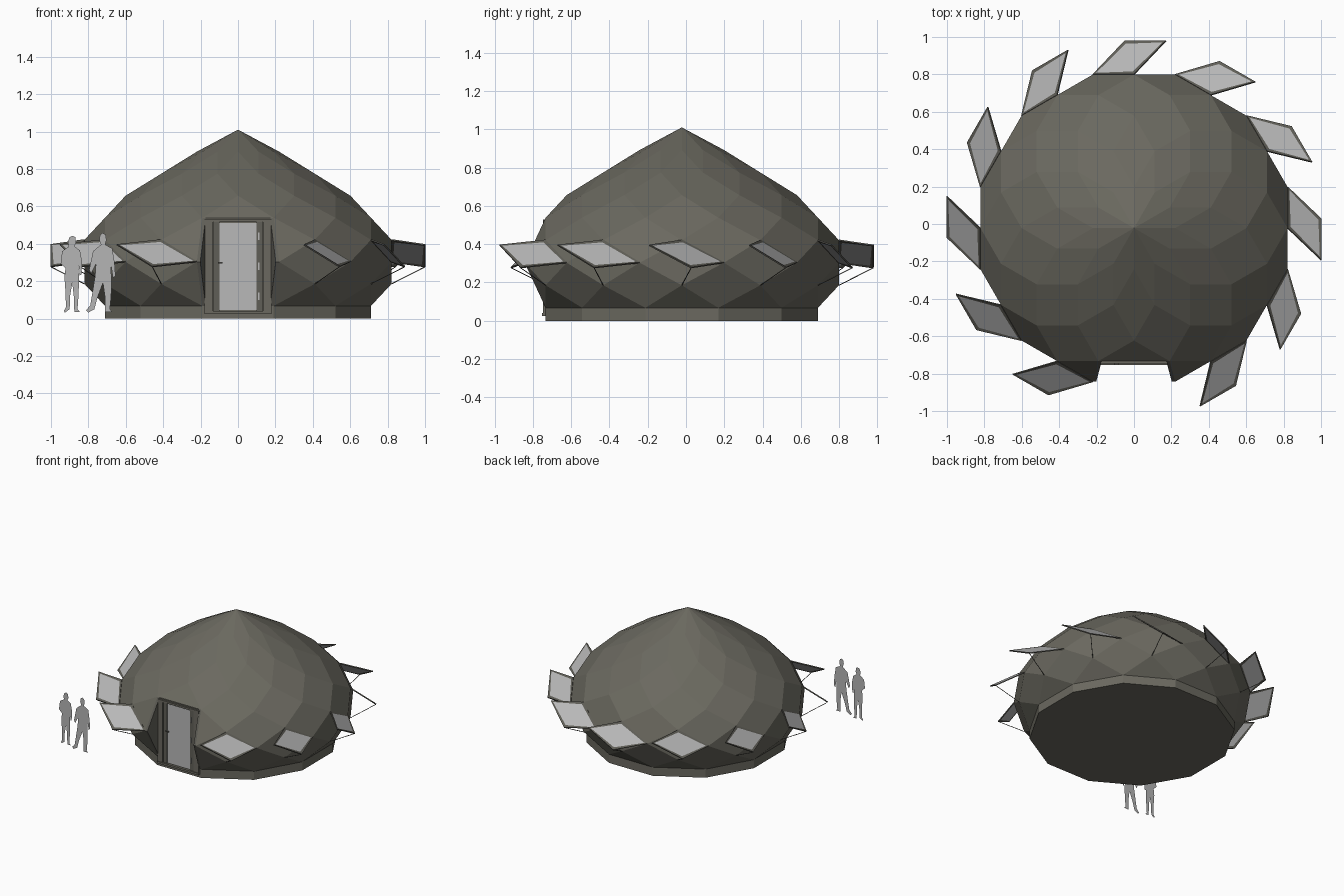
import bpy, bmesh, math
from mathutils import Vector, Matrix

if "Cube" in bpy.data.objects:
    bpy.data.objects.remove(bpy.data.objects["Cube"])

N, R, H, TOP, YC = 12, 0.85, 0.1178, 1.01, -0.022


def material(name, rgb):
    m = bpy.data.materials.new(name)
    m.diffuse_color = (*rgb, 1)
    m.use_nodes = True
    m.node_tree.nodes["Principled BSDF"].inputs["Base Color"].default_value = m.diffuse_color
    return m


CANVAS = material("olive grey canvas", (0.145, 0.140, 0.115))
FRAME = material("dark olive frame", (0.115, 0.112, 0.095))
GLASS = material("pale grey glass", (0.48, 0.48, 0.48))
FIGURE = material("light grey figure", (0.46, 0.46, 0.46))


def make(name, bm, *mats):
    me = bpy.data.meshes.new(name)
    bm.to_mesh(me)
    bm.free()
    ob = bpy.data.objects.new(name, me)
    bpy.context.collection.objects.link(ob)
    for m in mats:
        me.materials.append(m)
    return ob


def P(k, deg):
    """Point of the polar zonohedron: level k below the apex, at an azimuth."""
    r, a = R * math.sin(math.pi * k / N), math.radians(deg)
    return Vector((r * math.cos(a), YC + r * math.sin(a), TOP - k * H))


def add_face(bm, pts):
    return bm.faces.new([bm.verts.new(p) for p in pts])


def prism(name, pts, offset, mat):
    bm = bmesh.new()
    f = add_face(bm, pts)
    g = bmesh.ops.extrude_face_region(bm, geom=[f])
    if f.is_valid is False or len(bm.faces) == len(pts) + 1:
        add_face(bm, pts)
    bmesh.ops.translate(bm, vec=offset, verts=[v for v in g["geom"] if isinstance(v, bmesh.types.BMVert)])
    bmesh.ops.remove_doubles(bm, verts=bm.verts, dist=1e-5)
    bmesh.ops.recalc_face_normals(bm, faces=bm.faces)
    return make(name, bm, mat)


def box(name, x0, x1, y0, y1, z0, z1, mat):
    bm = bmesh.new()
    bmesh.ops.create_cube(bm, size=1)
    for v in bm.verts:
        v.co = Vector(((x0 + x1) / 2 + v.co.x * (x1 - x0),
                       (y0 + y1) / 2 + v.co.y * (y1 - y0),
                       (z0 + z1) / 2 + v.co.z * (z1 - z0)))
    return make(name, bm, mat)


# Dome shell: rings of rhombi, cut away around the door (azimuth 270)
bm = bmesh.new()
for i in range(N):
    for k in range(8):
        a = 30 * i + (0 if k % 2 else 15)
        top, left, right = P(k, a), P(k + 1, a + 15), P(k + 1, a - 15)
        low = P(k + 2, a)
        if a == 270 and k in (5, 7):
            continue
        if k == 7 or (a == 270 and k == 3):
            pts = [top, left, right]
        elif a == 255 and k in (4, 6):
            pts = [top, right, low]
        elif a == 285 and k in (4, 6):
            pts = [top, left, low]
        else:
            pts = [top, left, low, right]
        # keep the half that lies away from the door
        if a in (255, 285) and k in (4, 6):
            away = right if a == 255 else left
            pts = [top, away, low]
        add_face(bm, pts)
# door recess: two cheeks and a back wall
for a in (255, 285):
    add_face(bm, [P(4, a), P(6, a), P(8, a)])
add_face(bm, [P(4, 255), P(4, 285), P(8, 285), P(8, 255)])
# plinth and floor
ring = [P(8, 15 + 30 * i) for i in range(N)]
foot = [Vector((p.x, p.y, 0)) for p in ring]
for i in range(N):
    j = (i + 1) % N
    add_face(bm, [ring[i], ring[j], foot[j], foot[i]])
add_face(bm, foot)
bmesh.ops.remove_doubles(bm, verts=bm.verts, dist=1e-4)
bmesh.ops.recalc_face_normals(bm, faces=bm.faces)
make("dome_shell", bm, CANVAS)


# Opened rhombic windows, hinged on their upper edge, with a stay
def strut(name, p, q, r=0.0025):
    bm = bmesh.new()
    d = q - p
    M = Matrix.Translation((p + q) / 2) @ d.to_track_quat('Z', 'Y').to_matrix().to_4x4()
    bmesh.ops.create_cone(bm, cap_ends=True, segments=6, radius1=r, radius2=r, depth=d.length, matrix=M)
    make(name, bm, FRAME)


for i in range(N):
    a = 30 * i
    if a == 270:
        continue
    A, B = P(5, a), P(6, a + 15)
    d = Matrix.Rotation(math.radians(-60), 3, (B - A).normalized()) @ (P(6, a - 15) - A)
    n = (B - A).cross(d).normalized() * 0.004
    bm = bmesh.new()
    loop = [A, B, B + d, A + d]
    up = [bm.verts.new(p + n) for p in loop]
    dn = [bm.verts.new(p - n) for p in loop]
    panes = [bm.faces.new(up), bm.faces.new(dn[::-1])]
    for s in range(4):
        t = (s + 1) % 4
        bm.faces.new([up[s], dn[s], dn[t], up[t]])
    bmesh.ops.recalc_face_normals(bm, faces=bm.faces)
    bmesh.ops.inset_individual(bm, faces=panes, thickness=0.021, depth=-0.002)
    for f in panes:
        f.material_index = 1
    make(f"window_{i}", bm, FRAME, GLASS)
    strut(f"window_stay_{i}", P(7, a), B + d)

# Door: cheek linings, frame, leaf, glass, handle and hinges
W = P(4, 255).y
for side, a, s in (("left", 255, 1), ("right", 285, -1)):
    prism(f"door_cheek_{side}", [P(4, a), P(6, a), P(8, a)], Vector((0.018 * s, 0, 0)), FRAME)
    x0, x1 = sorted((-s * 0.18, -s * 0.135))
    box(f"door_jamb_{side}", x0, x1, W - 0.014, W, 0.03, 0.53, CANVAS)
    x0, x1 = sorted((-s * 0.13, -s * 0.10))
    box(f"door_stile_{side}", x0, x1, W - 0.010, W, 0.035, 0.52, FRAME)
box("door_head", -0.135, 0.135, W - 0.014, W, 0.515, 0.53, CANVAS)
box("door_sill", -0.18, 0.18, W - 0.02, W, 0.025, 0.04, CANVAS)
box("door_glass", -0.10, 0.10, W - 0.006, W, 0.045, 0.51, GLASS)
box("door_handle", -0.108, -0.082, W - 0.02, W - 0.012, 0.293, 0.301, FRAME)
for j, z in enumerate((0.12, 0.28, 0.44)):
    box(f"door_hinge_{j}", 0.106, 0.114, W - 0.014, W, z - 0.02, z + 0.02, GLASS)

# Two flat standing figures for scale, as outlines in (x, z)
STANDING = [(-.900, .435), (-.885, .442), (-.870, .435), (-.866, .405), (-.874, .385),
            (-.845, .365), (-.833, .30), (-.838, .235), (-.848, .23), (-.852, .29), (-.850, .20),
            (-.853, .12), (-.858, .05), (-.845, .035), (-.875, .035), (-.878, .12), (-.886, .19),
            (-.898, .12), (-.900, .05), (-.925, .032), (-.932, .04), (-.920, .06), (-.922, .14),
            (-.928, .22), (-.922, .27), (-.948, .295), (-.940, .36), (-.905, .385), (-.910, .41)]
WALKING = [(-.738, .445), (-.725, .457), (-.708, .45), (-.703, .42), (-.710, .395),
           (-.672, .375), (-.660, .30), (-.655, .23), (-.668, .215), (-.680, .29), (-.676, .20),
           (-.678, .12), (-.685, .05), (-.672, .035), (-.712, .035), (-.712, .12), (-.722, .19),
           (-.752, .11), (-.768, .05), (-.800, .032), (-.812, .045), (-.790, .07), (-.778, .14),
           (-.764, .23), (-.760, .29), (-.785, .24), (-.796, .26), (-.775, .36), (-.733, .395),
           (-.742, .42)]
for name, pts, y in (("standing_figure", STANDING, -0.88), ("walking_figure", WALKING, -0.91)):
    bm = bmesh.new()
    add_face(bm, [(x, y, z) for x, z in reversed(pts)])
    bmesh.ops.recalc_face_normals(bm, faces=bm.faces)
    bmesh.ops.triangulate(bm, faces=bm.faces)
    make(name, bm, FIGURE)
